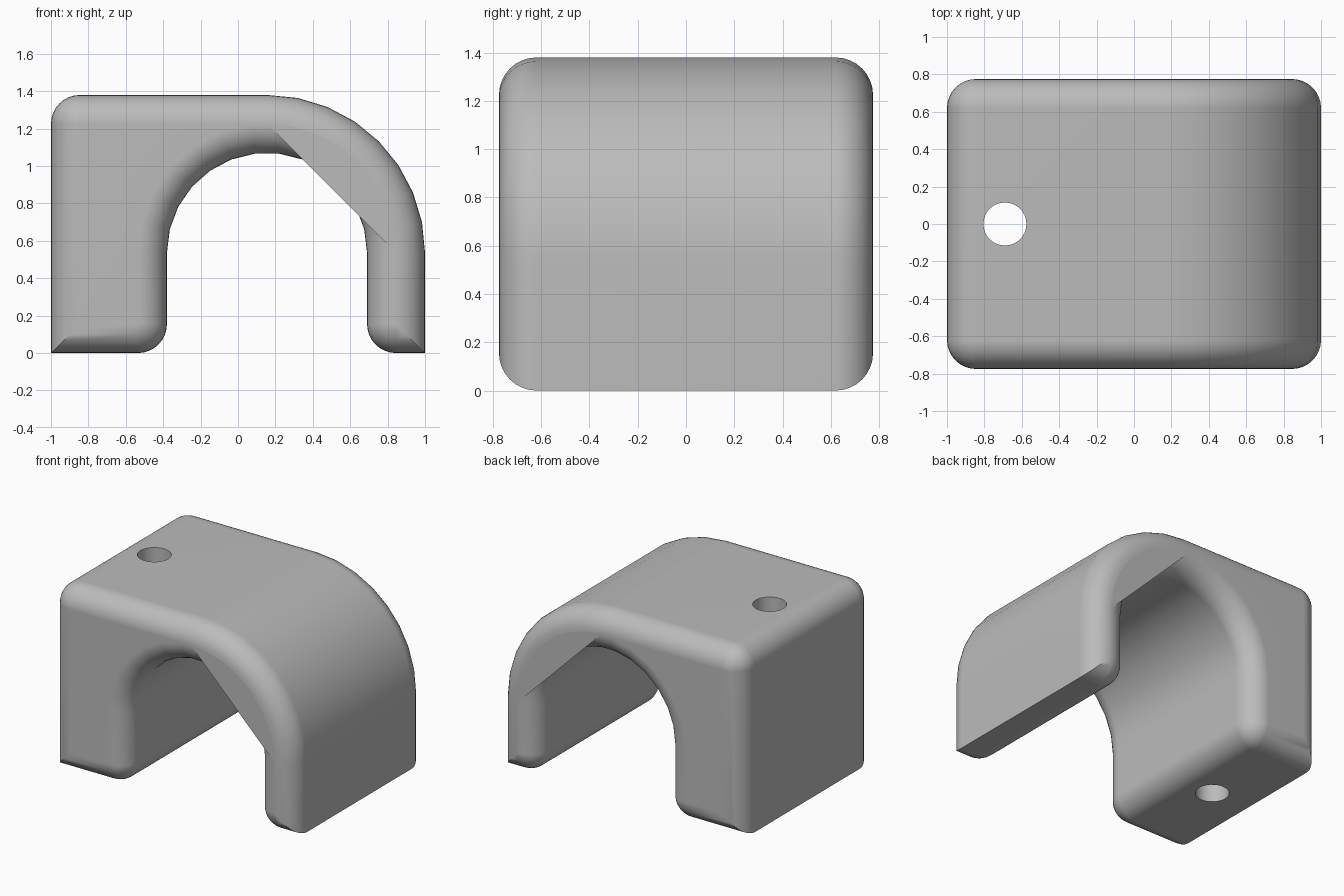
import bpy, bmesh, math

if "Cube" in bpy.data.objects:
    bpy.data.objects.remove(bpy.data.objects["Cube"])

R = 0.155                    # edge rounding
HALF = 0.775                 # half depth along y
H = 1.38                     # height
C = (0.155, 0.535)           # arch centre
R_OUT, R_IN = 0.845, 0.535   # outer and inner arch radii
SEG, N_OUT, N_IN = 8, 8, 13
HOLE_X, HOLE_R, HOLE_N = -0.69, 0.115, 32

grey = bpy.data.materials.new("plain grey")
grey.diffuse_color = (0.5, 0.5, 0.5, 1)
grey.use_nodes = True
grey.node_tree.nodes["Principled BSDF"].inputs["Base Color"].default_value = grey.diffuse_color


def arc(cx, cz, r, a0, a1, n):
    angles = [math.radians(a0 + (a1 - a0) * i / n) for i in range(n + 1)]
    return [(cx + r * math.cos(a), cz + r * math.sin(a)) for a in angles]


def outline(d):
    """Side profile shrunk by d, from the outer left foot clockwise."""
    r = R - d
    return ([(-1 + d, d)]
            + arc(-1 + R, H - R, r, 180, 90, SEG)
            + arc(*C, R_OUT - d, 90, 0, N_OUT)
            + [(1 - d, d)]
            + arc(1 - R, R, r, 270, 180, SEG)
            + arc(*C, R_IN + d, 0, 180, N_IN)
            + arc(C[0] - R_IN - R, R, r, 0, -90, SEG))


def finish(bm, name):
    mesh = bpy.data.meshes.new(name)
    bm.to_mesh(mesh)
    bm.free()
    mesh.materials.append(grey)
    obj = bpy.data.objects.new(name, mesh)
    bpy.context.collection.objects.link(obj)
    return obj


# Body: profile rings along y, shrinking towards both ends
bm = bmesh.new()
levels = []
for i in range(SEG + 1):
    t = math.pi / 2 * (1 - i / SEG)
    levels.append((-HALF + R - R * math.sin(t), R - R * math.cos(t)))
levels += [(-y, d) for y, d in reversed(levels)]
rings = [[bm.verts.new((x, y, z)) for x, z in outline(d)] for y, d in levels]
n = len(rings[0])
top_i = SEG + 1              # flat top span of the profile
holed = {top_i: H, n - 1: 0.0}
loops = {}
for k in range(len(rings) - 1):
    a, b = rings[k], rings[k + 1]
    for i in range(n):
        j = (i + 1) % n
        quad = [a[i], a[j], b[j], b[i]]
        if k == SEG and i in holed:
            loops[i] = quad
        else:
            bm.faces.new(quad)

# Screw hole: open the top and bottom faces and join them with a tube
circles = []
for i, z in holed.items():
    quad = loops[i]
    circle = []
    for s in range(HOLE_N):
        a = 2 * math.pi * s / HOLE_N
        circle.append(bm.verts.new((HOLE_X + HOLE_R * math.cos(a), HOLE_R * math.sin(a), z)))
    edges = []
    for loop in (quad, circle):
        for p, q in zip(loop, loop[1:] + loop[:1]):
            edges.append(bm.edges.get((p, q)) or bm.edges.new((p, q)))
    result = bmesh.ops.triangle_fill(bm, use_beauty=True, edges=edges)
    for f in result["geom"]:
        if isinstance(f, bmesh.types.BMFace):
            f.normal_update()
            if (f.normal.z > 0) != (z > 0):
                f.normal_flip()
    circles.append(circle)
up, low = circles
for s in range(HOLE_N):
    t = (s + 1) % HOLE_N
    bm.faces.new([up[s], up[t], low[t], low[s]])

# Flat end faces over the wide left side
inner0 = SEG + 2 + N_OUT + 1 + 1 + SEG + 1
keep = list(range(0, SEG + 3)) + list(range(inner0 + N_IN // 2, n))
bm.faces.new([rings[0][i] for i in reversed(keep)])
bm.faces.new([rings[-1][i] for i in keep])
bmesh.ops.remove_doubles(bm, verts=bm.verts, dist=1e-5)
body = finish(bm, "clamp_body")

# Flat webs closing the arch shoulder with a straight chord
for name, y in (("front_web", -HALF), ("back_web", HALF)):
    bm = bmesh.new()
    verts = [bm.verts.new((x, y, z)) for x, z in arc(*C, R_OUT - R, 90, 0, N_OUT)]
    bm.faces.new(verts if y > 0 else verts[::-1])
    finish(bm, name)

# Smooth shading with flat faces kept flat
bpy.ops.object.select_all(action='DESELECT')
body.select_set(True)
bpy.context.view_layer.objects.active = body
bpy.ops.object.shade_smooth_by_angle(angle=math.radians(35))
weighted = body.modifiers.new("flat faces", 'WEIGHTED_NORMAL')
weighted.keep_sharp = True
